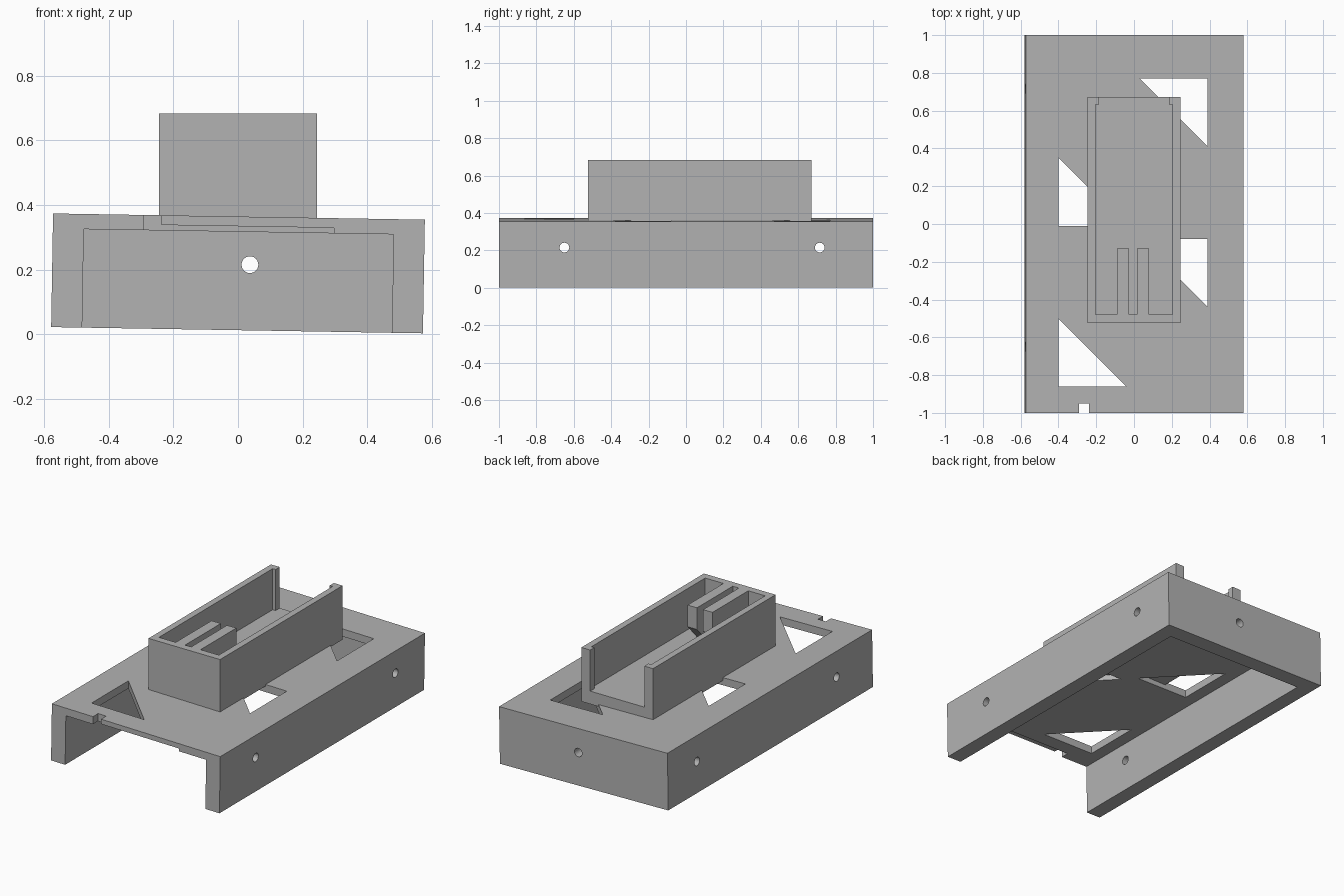
import bpy, bmesh, math
from mathutils import Matrix, Vector

if "Cube" in bpy.data.objects:
    bpy.data.objects.remove(bpy.data.objects["Cube"])

grey = bpy.data.materials.new("plain grey")
grey.diffuse_color = (0.45, 0.45, 0.45, 1)
grey.use_nodes = True
grey.node_tree.nodes["Principled BSDF"].inputs["Base Color"].default_value = grey.diffuse_color

# the base leans about one degree sideways
TILT = Matrix.Translation((0, 0, 0.188)) @ Matrix.Rotation(0.0167, 4, 'Y')


def prism(name, pts, depth, matrix=None):
    """Extrude a closed outline along a vector."""
    bm = bmesh.new()
    face = bm.faces.new([bm.verts.new(p) for p in pts])
    ext = bmesh.ops.extrude_face_region(bm, geom=[face])
    verts = [v for v in ext["geom"] if isinstance(v, bmesh.types.BMVert)]
    bmesh.ops.translate(bm, verts=verts, vec=Vector(depth))
    bmesh.ops.recalc_face_normals(bm, faces=bm.faces)
    if matrix:
        bm.transform(matrix)
    mesh = bpy.data.meshes.new(name)
    bm.to_mesh(mesh)
    bm.free()
    mesh.materials.append(grey)
    obj = bpy.data.objects.new(name, mesh)
    bpy.context.collection.objects.link(obj)
    return obj


def box(name, x, y, z, matrix=None):
    pts = [(x[0], y[0], z[0]), (x[1], y[0], z[0]), (x[1], y[1], z[0]), (x[0], y[1], z[0])]
    return prism(name, pts, (0, 0, z[1] - z[0]), matrix)


def cut(obj, cutter):
    mod = obj.modifiers.new("cut", 'BOOLEAN')
    mod.operation = 'DIFFERENCE'
    mod.solver = 'EXACT'
    mod.object = cutter
    bpy.context.view_layer.objects.active = obj
    bpy.ops.object.modifier_apply(modifier=mod.name)
    bpy.data.objects.remove(cutter)


# base tray: top plate, two side walls and a back wall, open below and in front
base = box("base", (-0.576, 0.576), (-1, 1), (-0.176, 0.176), TILT)
cut(base, box("cavity", (-0.48, 0.48), (-1.2, 0.9), (-0.6, 0.129), TILT))

# thinner front lip and its small notch
cut(base, box("lip_relief", (-0.295, 0.295), (-1.2, -0.95), (0.05, 0.146), TILT))
cut(base, box("notch", (-0.295, -0.24), (-1.2, -0.95), (0, 0.6), TILT))

# triangular openings through the plate
L = 0.36
for x, y, s in ((0.39, 0.77, -1), (0.39, -0.08, -1), (-0.4, -0.01, 1), (-0.4, -0.86, 1)):
    cut(base, prism("opening", [(x, y, 0.2), (x + s * L, y, 0.2), (x, y + s * L, 0.2)], (0, 0, 0.4)))

# round screw holes in the walls
R = 0.026
ring = [(R * math.cos(a), R * math.sin(a)) for a in (math.tau * i / 24 for i in range(24))]
for y in (-0.65, 0.715):
    cut(base, prism("side_hole", [(-0.8, y + a, 0.215 + b) for a, b in ring], (1.6, 0, 0)))
cut(base, prism("back_hole", [(0.037 + a, 0.7, 0.215 + b) for a, b in ring], (0, 0.6, 0)))

# cradle: trough open at the back with narrow end lips
FLOOR, TOP = 0.43, 0.684
cradle = box("cradle", (-0.245, 0.245), (-0.525, 0.672), (0.35, TOP))
cut(cradle, box("trough", (-0.205, 0.205), (-0.48, 0.632), (FLOOR, 0.9)))
cut(cradle, box("back_gap", (-0.185, 0.185), (0.6, 0.8), (FLOOR, 0.9)))

# two bracket rails on the inside of the cradle's front wall
for name, x0, x1 in (("left_rail", -0.09, -0.026), ("right_rail", 0.016, 0.08)):
    side = [(x0, -0.49, TOP), (x0, -0.13, TOP), (x0, -0.13, 0.55),
            (x0, -0.25, FLOOR - 0.01), (x0, -0.49, FLOOR - 0.01)]
    prism(name, side, (x1 - x0, 0, 0))
